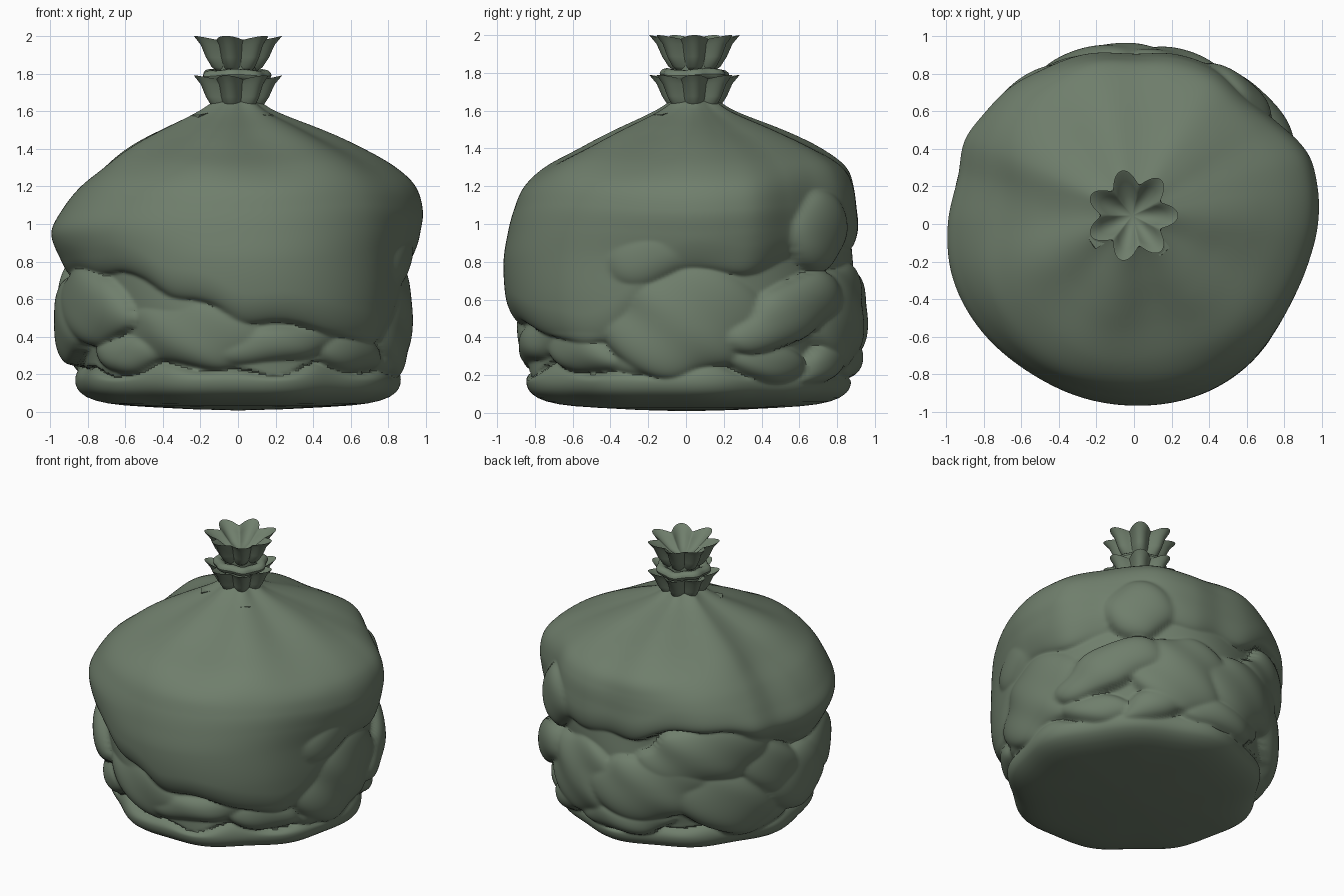
import bpy, bmesh, math
from math import sin, cos, pi, sqrt, radians

cube = bpy.data.objects.get("Cube")
if cube:
    bpy.data.objects.remove(cube)

mat = bpy.data.materials.new("dull green plastic")
mat.use_nodes = True
green = (0.16, 0.21, 0.15, 1)
mat.diffuse_color = green
bsdf = mat.node_tree.nodes["Principled BSDF"]
bsdf.inputs["Base Color"].default_value = green
bsdf.inputs["Roughness"].default_value = 0.6

NECK = (-0.01, 0.045)
LOBES = 7


def finish(name, bm, angle):
    bmesh.ops.recalc_face_normals(bm, faces=bm.faces)
    mesh = bpy.data.meshes.new(name)
    bm.to_mesh(mesh)
    bm.free()
    mesh.materials.append(mat)
    obj = bpy.data.objects.new(name, mesh)
    bpy.context.collection.objects.link(obj)
    bpy.ops.object.select_all(action='DESELECT')
    obj.select_set(True)
    bpy.context.view_layer.objects.active = obj
    bpy.ops.object.shade_smooth_by_angle(angle=radians(angle))
    return obj


def loft(name, rings, point, count, start=None, end=None, angle=40):
    """Skin rings of points, with optional pole points at either end."""
    bm = bmesh.new()
    rows = [[bm.verts.new(point(ring, 2 * pi * i / count)) for i in range(count)]
            for ring in rings]
    for a, b in zip(rows, rows[1:]):
        for i in range(count):
            j = (i + 1) % count
            bm.faces.new((a[i], a[j], b[j], b[i]))
    for pole, row in ((start, rows[0]), (end, rows[-1])):
        if pole:
            tip = bm.verts.new(pole)
            for i in range(count):
                bm.faces.new((tip, row[i], row[(i + 1) % count]))
    return finish(name, bm, angle)


def smooth(a, b, x):
    t = min(1, max(0, (x - a) / (b - a)))
    return t * t * (3 - 2 * t)


def curve(points, x):
    """Smooth curve through an ascending list of (x, value)."""
    x = min(max(x, points[0][0]), points[-1][0])
    n = len(points) - 1
    i = next(k for k in range(n) if x <= points[k + 1][0])

    def slope(k):
        p, q = points[max(k - 1, 0)], points[min(k + 1, n)]
        return (q[1] - p[1]) / (q[0] - p[0])

    (x0, v0), (x1, v1) = points[i], points[i + 1]
    w = x1 - x0
    t = (x - x0) / w
    s = t * t * (3 - 2 * t)
    return (v0 * (1 - s) + v1 * s
            + w * t * (1 - t) * (slope(i) * (1 - t) - slope(i + 1) * t))


# Shoulder outline: height, then radius toward left, back, right and front
OUTLINE = [
    (0.40, .90, .88, .87, .90), (0.60, .92, .90, .90, .95), (0.80, .94, .91, .95, .965),
    (0.95, .975, .91, 1.0, .945), (1.07, .99, .90, .945, .915), (1.20, .95, .88, .84, .86),
    (1.30, .84, .82, .71, .76), (1.40, .66, .66, .57, .58), (1.50, .44, .44, .39, .40),
    (1.60, .20, .20, .20, .20), (1.66, .11, .11, .11, .11)]
SIDES = [[(row[0], row[k + 1]) for row in OUTLINE] for k in range(4)]

# Plan unevenness: angle in degrees, scale
PLAN = [(0, .99), (12, 1.01), (22, 1.02), (36, .97), (48, .96), (62, 1.01), (76, 1.02),
        (90, 1), (105, 1.03), (120, 1.05), (135, 1.06), (152, 1.035), (165, .975), (180, .99),
        (196, 1.01), (212, 1.01), (233, 1), (250, 1), (270, 1), (297, 1.01), (316, 1),
        (335, .97), (348, .97), (360, .99)]

# Hem of the overhanging fold: angle in degrees, height
HEM = [(0, .76), (14, .74), (30, .76), (60, .86), (100, .88), (122, .99), (142, .98),
       (160, .84), (180, .72), (212, .74), (236, .71), (248, .61), (262, .56), (272, .48),
       (295, .46), (312, .38), (332, .40), (342, .52), (352, .72), (360, .76)]

# Crumpled pillows: angle, height, half angle, half height, radius, tilt
PILLOWS = [
    (204, .56, 27, .21, .97, 0), (184, .50, 24, .24, .98, .1), (250, .43, 30, .20, .905, -.1),
    (285, .37, 26, .11, .90, .08), (318, .33, 18, .11, .89, -.1), (222, .31, 17, .11, .90, 0),
    (2, .50, 31, .29, .93, .1), (40, .54, 23, .17, .985, .3), (72, .52, 22, .26, .965, -.1),
    (108, .55, 28, .24, .975, .1), (142, .46, 26, .24, .965, -.15), (134, .80, 27, .22, .985, .05),
    (52, .96, 15, .22, .975, .1), (346, .29, 19, .10, .87, .1), (95, .29, 22, .12, .94, 0),
    (160, .29, 21, .12, .91, .1), (346, .83, 18, .17, .94, .2), (30, .27, 18, .10, .90, -.1),
    (165, .62, 18, .20, .97, -.3), (62, .29, 18, .12, .93, .2)]


def body_radius(z, a):
    deg = math.degrees(a)
    diagonal = sin(2 * a) ** 2
    # lower core
    r = 0.825 + 0.05 * smooth(.25, .55, z) + 0.012 * sin(5 * a + 9 * z)
    # rolled base pad
    top = 0.23 + 0.025 * sin(6 * a + 1) + 0.02 * sin(11 * a)
    if z < top:
        v = (z - 0.17) / (0.09 if z < 0.17 else top - 0.17)
        pad = 0.775 + 0.085 * sqrt(max(0, 1 - v * v)) + 0.014 * sin(9 * a)
        r = max(r - 0.06, pad * (1 - 0.03 * diagonal))
    # overhanging upper fold, tucked in at its hem
    hem = curve(HEM, deg) + 0.012 * sin(13 * a)
    if z > hem:
        level = z - 0.03 * diagonal * smooth(1.6, 1.3, z)
        fold = sum(max(0, cos(a - k * pi / 2)) ** 2 * curve(SIDES[k], level) for k in range(4))
        sag = max(0, cos(a - 1.75 * pi)) ** 6 * 0.1 * (0.85 - z) * smooth(1.6, 1.2, z)
        fold *= curve(PLAN, deg) + sag
        v = max(0, (hem + 0.16 - z) / 0.16)
        fold -= 0.06 * (1 - sqrt(max(0, 1 - v * v)))
        fold += 0.03 * min(1, fold * 2) * cos(LOBES * a) * smooth(1.15, 1.5, z)
        r = max(r, fold) if z < 1.1 else fold
    # crumpled pillows with uneven outlines
    wobble = 0.14 * sin(9 * a + 14 * z)
    for deg0, z0, half_a, half_z, radius, tilt in PILLOWS:
        u = ((deg - deg0 + 180) % 360 - 180) / half_a + wobble
        v = (z - z0 - tilt * 0.4 * u) / half_z + 0.7 * wobble
        d = 1 - abs(u) ** 2.2 - abs(v) ** 2.2
        if d > 0:
            r = max(r, radius - 0.10 + 0.10 * sqrt(d))
    return r


def body_point(ring, a):
    z, scale = ring
    r = body_radius(max(z, 0.1), a) * scale
    lean = smooth(1.15, 1.55, z)
    return (NECK[0] * lean + r * cos(a), NECK[1] * lean + r * sin(a), z)


ROWS = 170
body_rings = [(1.66 - 1.56 * i / ROWS, 1) for i in range(ROWS + 1)]
body_rings += [(.08, .97), (.06, .91), (.045, .83), (.035, .73), (.028, .6), (.015, .3)]
body = loft("bag_body", body_rings, body_point, 280, (*NECK, 1.66), (0, 0, 0), 60)
soften = body.modifiers.new("soften_creases", 'SMOOTH')
soften.factor = 0.5
soften.iterations = 3


# Flared frills above and below the tie
def frill_point(ring, a):
    z, r, depth, drop = ring
    wave = (0.5 + 0.5 * cos(LOBES * a)) ** 0.7
    rad = r * (1 - depth * (1 - wave))
    return (NECK[0] + rad * cos(a), NECK[1] + rad * sin(a), z - drop * (1 - wave))


def frill(name, base, height, centre):
    rings = [(base, .105, .15, 0), (base + .12 * height, .14, .25, 0),
             (base + .4 * height, .175, .28, 0), (base + .75 * height, .205, .3, 0),
             (base + height, .245, .32, .02), (base + height - .005, .235, .33, .02),
             (base + .75 * height, .185, .33, .01), (base + .45 * height, .11, .3, 0)]
    loft(name, rings, frill_point, 16 * LOBES, (*NECK, base), (*NECK, centre), 50)


frill("lower_frill", 1.60, .19, 1.67)
frill("upper_frill", 1.81, .19, 1.86)


# Gathered tie between the frills
def tie_point(t, a):
    rad = 0.145 + 0.035 * cos(t) + 0.008 * cos(LOBES * a)
    return (NECK[0] + rad * cos(a), NECK[1] + rad * sin(a),
            1.79 + 0.03 * sin(t) + 0.005 * sin(3 * a))


loft("neck_tie", [2 * pi * i / 12 for i in range(13)], tie_point, 8 * LOBES)


# Neck core and small loose tucks at its foot
def core_point(ring, a):
    return (NECK[0] + ring[1] * cos(a), NECK[1] + ring[1] * sin(a), ring[0])


loft("neck_core", [(1.58, .12), (1.65, .10), (1.84, .11)], core_point, 28,
     (*NECK, 1.58), (*NECK, 1.84))

for n, a in enumerate((-48, -145)):
    bm = bmesh.new()
    c, s = cos(radians(a)), sin(radians(a))
    corners = [(.16, -.04, 1.60), (.16, .04, 1.60), (.26, .035, 1.58),
               (.26, -.035, 1.58), (.27, 0, 1.535)]
    v = [bm.verts.new((NECK[0] + x * c - y * s, NECK[1] + x * s + y * c, z))
         for x, y, z in corners]
    for f in ((0, 1, 2, 3), (0, 4, 1), (1, 4, 2), (2, 4, 3), (3, 4, 0)):
        bm.faces.new([v[i] for i in f])
    finish("neck_tuck_%d" % (n + 1), bm, 30)
